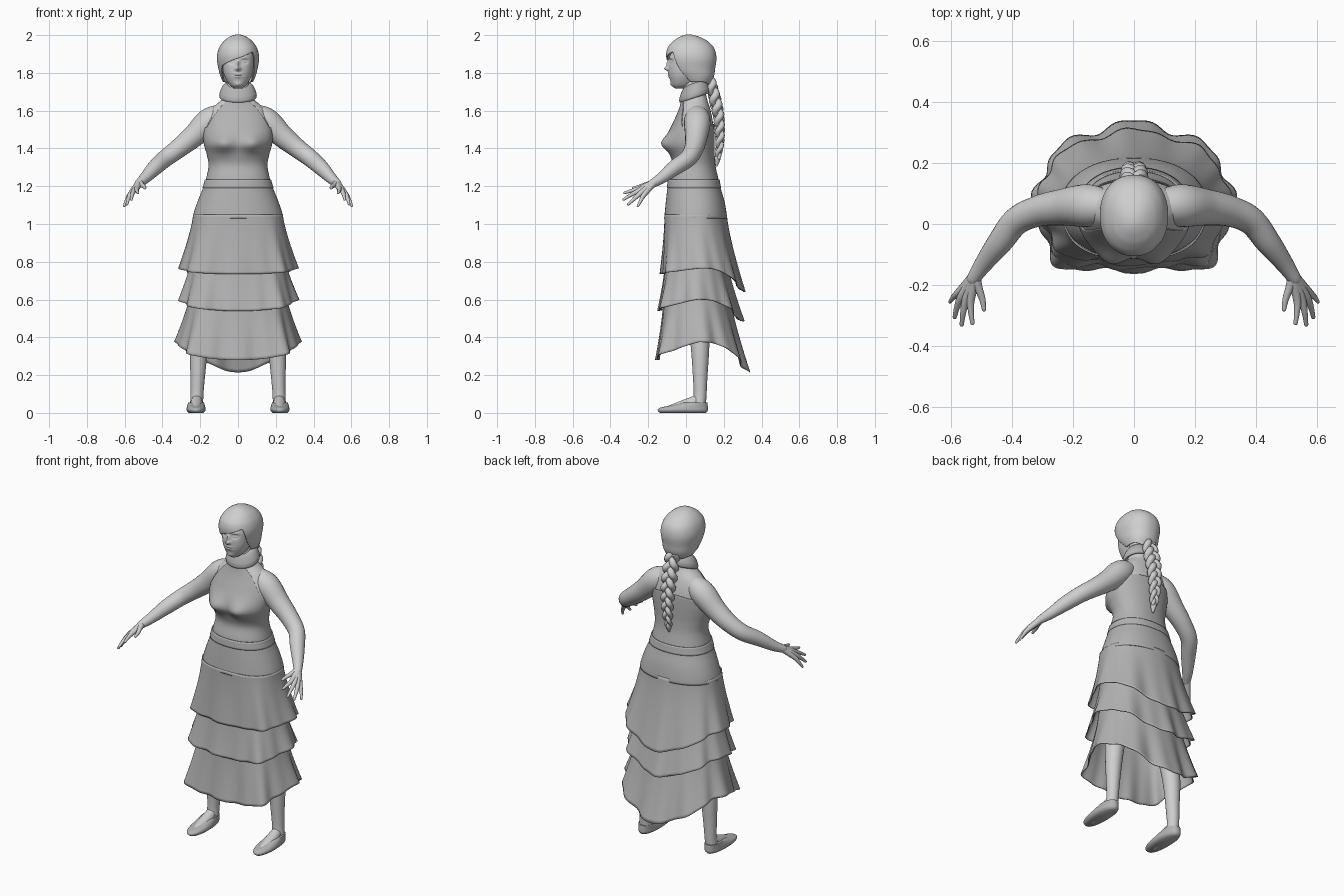
import bpy, bmesh
from math import sin, cos, pi, exp, copysign
from mathutils import Vector

if "Cube" in bpy.data.objects:
    bpy.data.objects.remove(bpy.data.objects["Cube"])


def material(name, value):
    m = bpy.data.materials.new(name)
    m.use_nodes = True
    color = (value, value, value, 1)
    m.diffuse_color = color
    m.node_tree.nodes["Principled BSDF"].inputs["Base Color"].default_value = color
    return m


PALE = material("pale_grey_skin", 0.62)
CLOTH = material("mid_grey_cloth", 0.45)
SEG = 128
CLOSED, OPEN, TOP_ONLY = (True, True), (False, False), (False, True)


# ---------- helpers ----------
def mesh_from_rings(name, rings, mat, caps=CLOSED, thick=0.0):
    bm = bmesh.new()
    loops = [[bm.verts.new(p) for p in ring] for ring in rings]
    n = len(loops[0])
    for a, b in zip(loops, loops[1:]):
        for i in range(n):
            j = (i + 1) % n
            bm.faces.new((a[i], a[j], b[j], b[i]))
    for capped, loop in zip(caps, (loops[0], loops[-1])):
        if capped:
            bm.faces.new(loop)
    bmesh.ops.recalc_face_normals(bm, faces=bm.faces)
    mesh = bpy.data.meshes.new(name)
    bm.to_mesh(mesh)
    bm.free()
    mesh.materials.append(mat)
    ob = bpy.data.objects.new(name, mesh)
    bpy.context.collection.objects.link(ob)
    if thick:
        mod = ob.modifiers.new("thickness", "SOLIDIFY")
        mod.thickness, mod.offset = thick, 0
    bpy.ops.object.select_all(action="DESELECT")
    ob.select_set(True)
    bpy.context.view_layer.objects.active = ob
    bpy.ops.object.shade_smooth_by_angle(angle=0.9)


def sample(keys, z):
    """Smooth interpolation of rows (z, a, b, ...) at z."""
    z = min(max(z, keys[0][0]), keys[-1][0])
    i = max(k for k in range(len(keys) - 1) if keys[k][0] <= z)

    def slope(k, c):
        lo, hi = keys[max(k - 1, 0)], keys[min(k + 1, len(keys) - 1)]
        return (hi[c] - lo[c]) / (hi[0] - lo[0])

    p, q = keys[i], keys[i + 1]
    h = q[0] - p[0]
    t = (z - p[0]) / h
    return [p[c] * (1 + 2 * t) * (1 - t) ** 2 + q[c] * t * t * (3 - 2 * t)
            + h * (slope(i, c) * t * (1 - t) ** 2 - slope(i + 1, c) * t * t * (1 - t))
            for c in range(1, len(p))]


def oval(s, z, half, front, back, power=2.2, grow=0.0):
    """Point of a rounded oval; s is the angle away from the front."""
    e = 2 / power
    x = (half + grow) * copysign(abs(sin(s)) ** e, sin(s))
    y = (front + back) / 2 - ((back - front) / 2 + grow) * copysign(abs(cos(s)) ** e, cos(s))
    return Vector((x, y, z))


ANGLES = [-pi + 2 * pi * i / SEG for i in range(SEG)]


def shell(name, keys, low, high, rows, mat, grow=0.0, deform=None, shift=0.0, caps=CLOSED, thick=0.0):
    """Wrap a surface over a profile between two edges given as functions of angle."""
    rings = []
    for r in range(rows + 1):
        ring = []
        for s in ANGLES:
            z = low(s) + (high(s) - low(s)) * r / rows
            p = oval(s, z, *sample(keys, z), grow=grow)
            if deform:
                deform(p)
            p.x += shift
            ring.append(p)
        rings.append(ring)
    mesh_from_rings(name, rings, mat, caps, thick)


def tube(name, pts, mat, sides=20, steps=6, side=1):
    """Tapered round limb through points (x, y, z, radius)."""
    keys = [(float(i),) + tuple(p) for i, p in enumerate(pts)]
    count = (len(pts) - 1) * steps
    path = [sample(keys, i / steps) for i in range(count + 1)]
    centers = [Vector((side * p[0], p[1], p[2])) for p in path]
    rings, u = [], None
    for i, c in enumerate(centers):
        d = (centers[min(i + 1, count)] - centers[max(i - 1, 0)]).normalized()
        u = (u - d * u.dot(d)).normalized() if u else d.orthogonal().normalized()
        v = d.cross(u)
        rings.append([c + path[i][3] * (u * cos(2 * pi * k / sides) + v * sin(2 * pi * k / sides))
                      for k in range(sides)])
    # rounded end
    tip, r = centers[-1], path[-1][3]
    for lift, size in ((0.5, 0.86), (0.85, 0.5), (0.98, 0.15)):
        rings.append([tip + d * r * lift + (p - tip) * size for p in rings[count]])
    mesh_from_rings(name, rings, mat)


def flat(z):
    return lambda s: z


def step(a, b, x):
    t = min(max((x - a) / (b - a), 0), 1)
    return t * t * (3 - 2 * t)


def bumps(items):
    """Push the front surface out by soft bumps (x, z, width, height, amount)."""
    def deform(p):
        if p.y < 0.02:
            p.y -= sum(a * exp(-((abs(p.x) - x) / w) ** 2 - ((p.z - z) / h) ** 2)
                       for x, z, w, h, a in items)
    return deform


# ---------- torso and bodice: z, half width, front, back ----------
BODY = [(1.0, .235, -.11, .21), (1.05, .228, -.105, .207), (1.12, .205, -.098, .195),
        (1.19, .177, -.09, .175), (1.24, .163, -.083, .165), (1.31, .15, -.065, .15),
        (1.37, .16, -.08, .145), (1.42, .174, -.1, .145), (1.47, .179, -.093, .145),
        (1.53, .173, -.066, .143), (1.58, .156, -.043, .135), (1.62, .13, -.028, .125),
        (1.65, .095, -.021, .115), (1.68, .068, -.017, .107), (1.8, .055, -.01, .1)]
bust = bumps([(.08, 1.425, .055, .045, .034)])
shell("torso", BODY, flat(1.1), flat(1.8), 60, PALE, deform=bust)


def bodice_top(s):
    d = abs(s)
    return 1.51 + 0.16 * step(1.2, .42, d) + 0.02 * step(2, 3, d)


shell("bodice", BODY, flat(1.2), bodice_top, 50, CLOTH, grow=.004, deform=bust, caps=OPEN, thick=.004)
shell("hip_yoke", BODY, flat(1.03), flat(1.2), 16, CLOTH, grow=.006, caps=OPEN, thick=.005)
shell("waistband", BODY, flat(1.19), flat(1.235), 5, CLOTH, grow=.009, caps=OPEN, thick=.005)

# ---------- folded collar ----------
rings = []
for k in range(17):
    a = 2 * pi * k / 16
    ring = []
    for s in ANGLES:
        p = oval(s, 0, .077, -.014, .105, 2, grow=.02 * cos(a) - .01 * sin(a))
        p.z = 1.707 + .038 * sin(a) - .012 * cos(a) + .32 * (p.y - .045)
        ring.append(p)
    rings.append(ring)
mesh_from_rings("collar", rings, CLOTH, OPEN)


# ---------- ruffled skirt tiers: square front with a central dip, round back ----------
def tier(name, top_z, top, hem, front_z, side_z, back_z, wave, phase, dip):
    rings = []
    for r in range(25):
        t = r / 24
        ring = []
        for s in ANGLES:
            c = cos(s)
            hem_z = side_z + (front_z - side_z) * max(c, 0) + (back_z - side_z) * max(-c, 0) ** 2.5
            size = [a + (b - a) * t ** 1.3 for a, b in zip(top, hem)]
            ripple = wave * t ** 1.5 * (cos(8 * s) + .5 * cos(15 * s + phase) - .6)
            ripple -= dip * t * exp(-(s / .42) ** 2)
            power = 2.3 + .35 * c
            ring.append(oval(s, top_z + (hem_z - top_z) * t, *size, power=power, grow=ripple))
        rings.append(ring)
    mesh_from_rings(name, rings, CLOTH, OPEN, .005)


tier("upper_tier", 1.05, (.235, -.112, .214), (.313, -.15, .31), .735, .765, .64, .009, 1, .02)
tier("middle_tier", .86, (.235, -.105, .205), (.313, -.178, .3), .54, .6, .485, .011, 2, .035)
tier("lower_tier", .68, (.24, -.115, .22), (.328, -.2, .338), .28, .375, .215, .013, 0, .05)

# ---------- head ----------
HEAD = [(1.718, .022, -.058, .0), (1.735, .044, -.074, .04), (1.77, .066, -.086, .07),
        (1.8, .077, -.091, .09), (1.84, .085, -.092, .12), (1.88, .089, -.088, .13),
        (1.93, .082, -.07, .12), (1.97, .05, -.035, .08)]
shell("face", HEAD, flat(1.718), flat(1.97), 80, PALE, deform=bumps([
    (0, 1.848, .009, .022, .012), (0, 1.822, .013, .011, .022), (.036, 1.86, .018, .012, -.011),
    (.035, 1.859, .012, .006, .007), (.034, 1.88, .02, .006, .004), (0, 1.787, .022, .012, .008),
    (0, 1.787, .026, .0035, -.006), (0, 1.738, .02, .012, .006)]))

# ---------- hair cap with swept fringe ----------
HAIR = [(1.735, .068, .01, .12), (1.78, .088, -.04, .143), (1.82, .099, -.078, .15),
        (1.88, .108, -.1, .157), (1.93, .097, -.094, .145), (1.965, .073, -.065, .112),
        (1.985, .047, -.035, .075), (1.995, .026, -.013, .045), (1.999, .01, .003, .025)]


def hair_edge(s):
    fringe = 1.878 + .045 * s
    sides = 1.755 - .015 * step(1.8, 2.8, abs(s))
    return fringe + (sides - fringe) * step(.8, 1.2, abs(s + .06))


shell("hair", HAIR, hair_edge, flat(1.999), 60, PALE, caps=TOP_ONLY, thick=.008)

# ---------- three-strand braid ----------
BRAID = [(1.33, .165, .4), (1.42, .178, .68), (1.55, .175, .88), (1.65, .156, 1.0), (1.77, .125, .9)]
for strand in range(3):
    pts = []
    for i in range(57):
        z = 1.77 - .42 * i / 56
        y, size = sample(BRAID, z)
        a = 2 * pi * (2.5 * i / 56 + strand / 3)
        pts.append((.027 * size * sin(a), y + .014 * size * sin(2 * a), z, .0205 * size))
    tube(f"braid_strand_{strand + 1}", pts, PALE, sides=10, steps=2)
tube("braid_end", [(0, .167, 1.37, .012), (0, .166, 1.345, .017), (0, .162, 1.31, .006)], PALE, 12)

# ---------- limbs, mirrored ----------
WRIST = (.522, -.172, 1.217, .02)
FINGERS = {
    "index": [(.535, -.245, 1.188, .014), (.535, -.285, 1.177, .010), (.53, -.325, 1.165, .007)],
    "middle": [(.55, -.245, 1.178, .014), (.56, -.29, 1.155, .010), (.565, -.33, 1.13, .007)],
    "ring": [(.565, -.237, 1.166, .014), (.58, -.272, 1.135, .010), (.588, -.305, 1.105, .007)],
    "little": [(.573, -.222, 1.155, .013), (.592, -.24, 1.122, .009), (.603, -.255, 1.095, .006)],
    "thumb": [(.51, -.21, 1.208, .014), (.498, -.245, 1.198, .011), (.492, -.28, 1.19, .007)],
}
SHOE = [(0, .038, -.138, .105), (.012, .05, -.15, .115), (.026, .05, -.14, .116),
        (.038, .047, -.09, .115), (.055, .042, -.02, .113)]
for label, side in (("left", 1), ("right", -1)):
    tube(label + "_arm", [(.07, .055, 1.59, .05), (.15, .06, 1.545, .07), (.235, .055, 1.465, .06),
                          (.315, .042, 1.4, .051), (.385, .01, 1.347, .046), (.44, -.06, 1.298, .041),
                          (.493, -.13, 1.243, .03), (.527, -.18, 1.212, .022)], PALE, 24, side=side)
    for finger, pts in FINGERS.items():
        tube(f"{label}_{finger}_finger", [WRIST] + pts, PALE, 12, side=side)
    tube(label + "_leg", [(.12, .05, .95, .09), (.17, .055, .62, .07), (.195, .07, .45, .056),
                          (.208, .075, .32, .047), (.213, .075, .2, .039), (.217, .075, .1, .034),
                          (.219, .07, .045, .035)], PALE, 24, side=side)
    tube(label + "_instep", [(.218, .07, .075, .026), (.22, .005, .04, .034), (.222, -.09, .018, .02)],
         PALE, side=side)
    shell(label + "_shoe", SHOE, flat(0), flat(.055), 12, CLOTH, shift=.222 * side)
